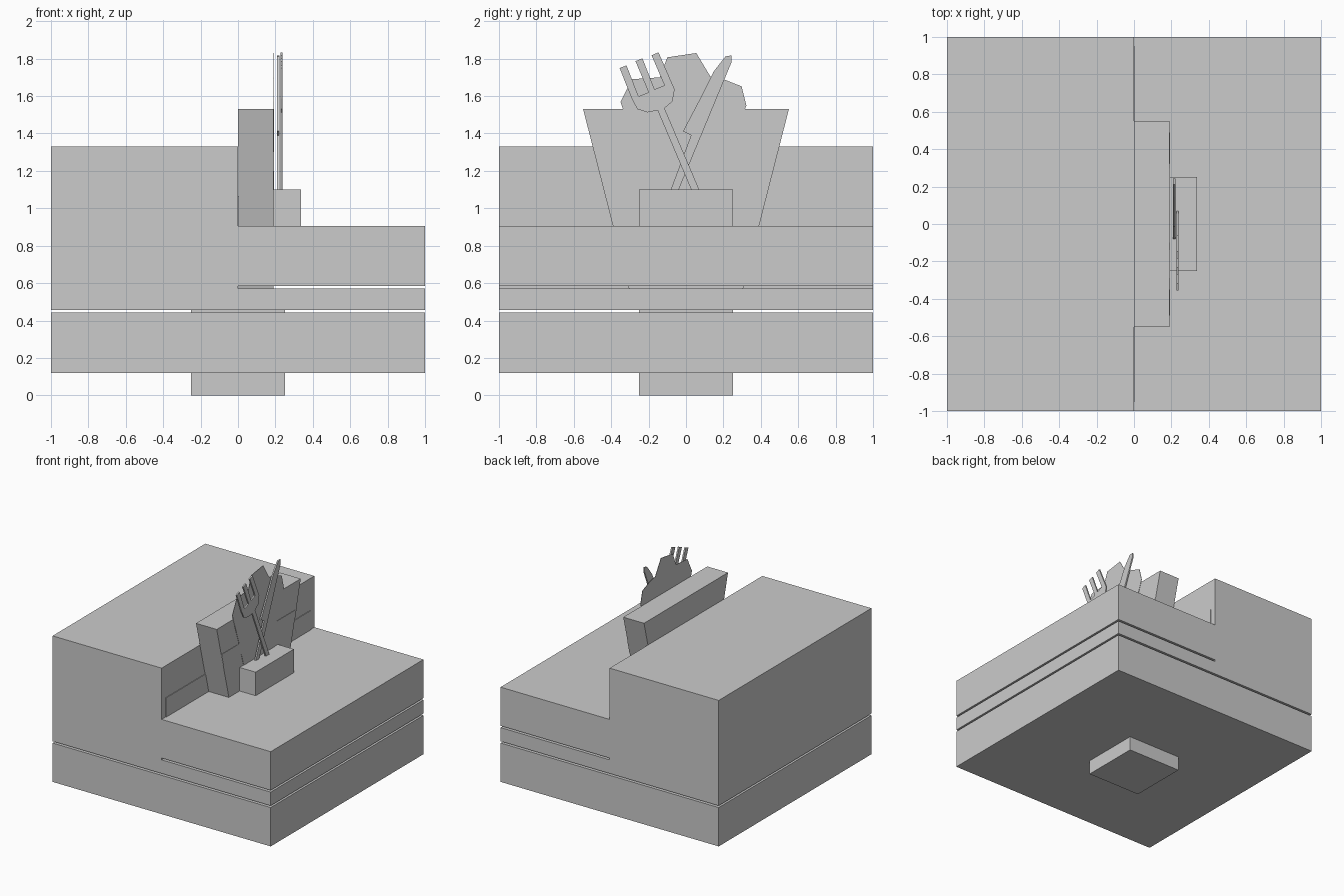
import bpy
import bmesh


def prism(name, outline, lo, hi, axis):
    """Extrude a 2D outline along x (outline is y,z) or along y (outline is x,z)."""
    def place(p, d):
        return (d, p[0], p[1]) if axis == 'x' else (p[0], d, p[1])
    bm = bmesh.new()
    a = [bm.verts.new(place(p, lo)) for p in outline]
    b = [bm.verts.new(place(p, hi)) for p in outline]
    bm.faces.new(a)
    bm.faces.new(b[::-1])
    n = len(outline)
    for i in range(n):
        j = (i + 1) % n
        bm.faces.new((a[j], a[i], b[i], b[j]))
    bmesh.ops.recalc_face_normals(bm, faces=bm.faces)
    me = bpy.data.meshes.new(name)
    bm.to_mesh(me)
    bm.free()
    ob = bpy.data.objects.new(name, me)
    bpy.context.collection.objects.link(ob)
    return ob


def box(name, x0, x1, y0, y1, z0, z1):
    return prism(name, [(x0, z0), (x1, z0), (x1, z1), (x0, z1)], y0, y1, 'y')


# Base: central pillar and lower slab
box("pillar", -0.25, 0.25, -0.25, 0.25, 0, 0.46)
box("lower_slab", -1, 1, -1, 1, 0.12, 0.442)

# Stepped body with a thin slot under the low side
prism("stepped_body", [(-1, 0.457), (1, 0.457), (1, 0.57), (0, 0.57), (0, 0.585),
                       (1, 0.585), (1, 0.905), (0, 0.905), (0, 1.33), (-1, 1.33)],
      -1, 1, 'y')

# Thin plate on the riser of the step
box("riser_plate", 0, 0.005, -0.95, 0.95, 0.905, 1.065)

# Flared back panel, running down into the slot
prism("back_panel", [(-0.305, 0.57), (0.305, 0.57), (0.55, 1.53), (-0.55, 1.53)],
      0, 0.19, 'x')

# Faceted fan with cross band on the panel's face
prism("fan_plate", [(-0.14, 0.905), (0.14, 0.905), (0.2, 1.1), (0.23, 1.2),
                    (0.465, 1.2), (0.49, 1.3), (0.23, 1.3), (0.323, 1.55),
                    (0.297, 1.652), (0.2, 1.69), (0.13, 1.705), (0.055, 1.83),
                    (-0.1, 1.807), (-0.14, 1.7), (-0.29, 1.69), (-0.35, 1.57),
                    (-0.26, 1.3), (-0.49, 1.3), (-0.465, 1.2), (-0.23, 1.2),
                    (-0.2, 1.1)], 0.19, 0.193, 'x')

# Holder block for the cutlery
box("cutlery_holder", 0.19, 0.337, -0.25, 0.25, 0.905, 1.10)

# Crossed knife and fork
prism("knife", [(-0.085, 1.09), (-0.043, 1.09), (0.243, 1.78), (0.243, 1.817),
                (0.211, 1.812), (0.147, 1.73), (0.088, 1.61), (-0.016, 1.412),
                (0.027, 1.39)], 0.209, 0.221, 'x')
prism("fork", [(-0.355, 1.75), (-0.318, 1.764), (-0.254, 1.599), (-0.2, 1.62),
               (-0.27, 1.786), (-0.233, 1.802), (-0.168, 1.636), (-0.115, 1.657),
               (-0.184, 1.818), (-0.147, 1.834), (-0.061, 1.636), (-0.072, 1.572),
               (-0.115, 1.535), (0.075, 1.09), (0.032, 1.09), (-0.152, 1.524),
               (-0.206, 1.513), (-0.26, 1.53), (-0.291, 1.588)], 0.226, 0.238, 'x')
